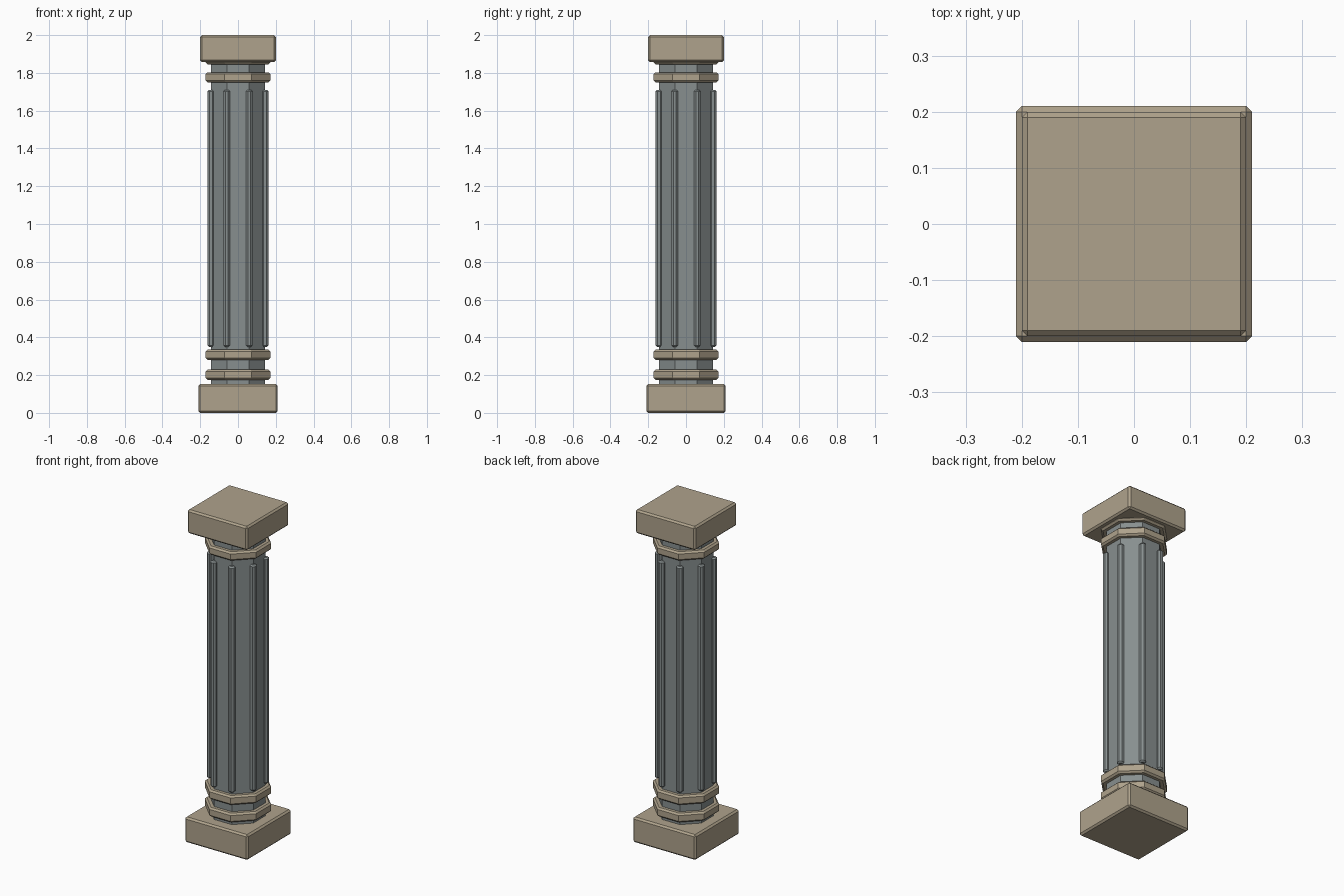
import bpy, math

if "Cube" in bpy.data.objects:
    bpy.data.objects.remove(bpy.data.objects["Cube"])


def material(name, colour):
    m = bpy.data.materials.new(name)
    m.diffuse_color = (*colour, 1)
    m.use_nodes = True
    m.node_tree.nodes["Principled BSDF"].inputs["Base Color"].default_value = m.diffuse_color
    return m


sandstone = material("sandstone", (0.43, 0.365, 0.262))
grey_stone = material("grey stone", (0.245, 0.275, 0.275))


def finish(obj, name, mat, bevel):
    obj.name = name
    obj.data.materials.append(mat)
    bpy.ops.object.transform_apply(location=False, rotation=True, scale=True)
    if bevel:
        b = obj.modifiers.new("bevel", 'BEVEL')
        b.width = bevel
        b.segments = 1
        b.limit_method = 'ANGLE'
        b.angle_limit = math.radians(50)
    return obj


def block(name, width, z0, z1):
    bpy.ops.mesh.primitive_cube_add(size=1, location=(0, 0, (z0 + z1) / 2))
    obj = bpy.context.object
    obj.scale = (width, width, z1 - z0)
    finish(obj, name, sandstone, 0.01)


def octagon(name, apothem, z0, z1, mat, bevel=0, centre=(0, 0)):
    # eight-sided prism with a flat side facing the front
    bpy.ops.mesh.primitive_cylinder_add(
        vertices=8, radius=apothem / math.cos(math.pi / 8), depth=z1 - z0,
        location=(*centre, (z0 + z1) / 2), rotation=(0, 0, math.pi / 8))
    finish(bpy.context.object, name, mat, bevel)


# square plinth and cap
block("plinth", 0.42, 0, 0.152)
block("cap", 0.40, 1.857, 2.0)

# shaft
SHAFT = 0.143
octagon("shaft", SHAFT, 0.10, 1.90, grey_stone)

# collar rings
for name, z0, z1 in (("lower_ring", 0.175, 0.23), ("upper_base_ring", 0.28, 0.336),
                     ("neck_ring", 1.75, 1.803), ("cap_ring", 1.845, 1.898)):
    octagon(name, 0.171, z0, z1, sandstone, 0.01)

# ribs along the corners of the shaft
corner = SHAFT / math.cos(math.pi / 8)
for i in range(8):
    a = math.pi / 8 + i * math.pi / 4
    octagon(f"rib_{i + 1}", 0.018, 0.35, 1.71, grey_stone, 0.008,
            (corner * math.cos(a), corner * math.sin(a)))
